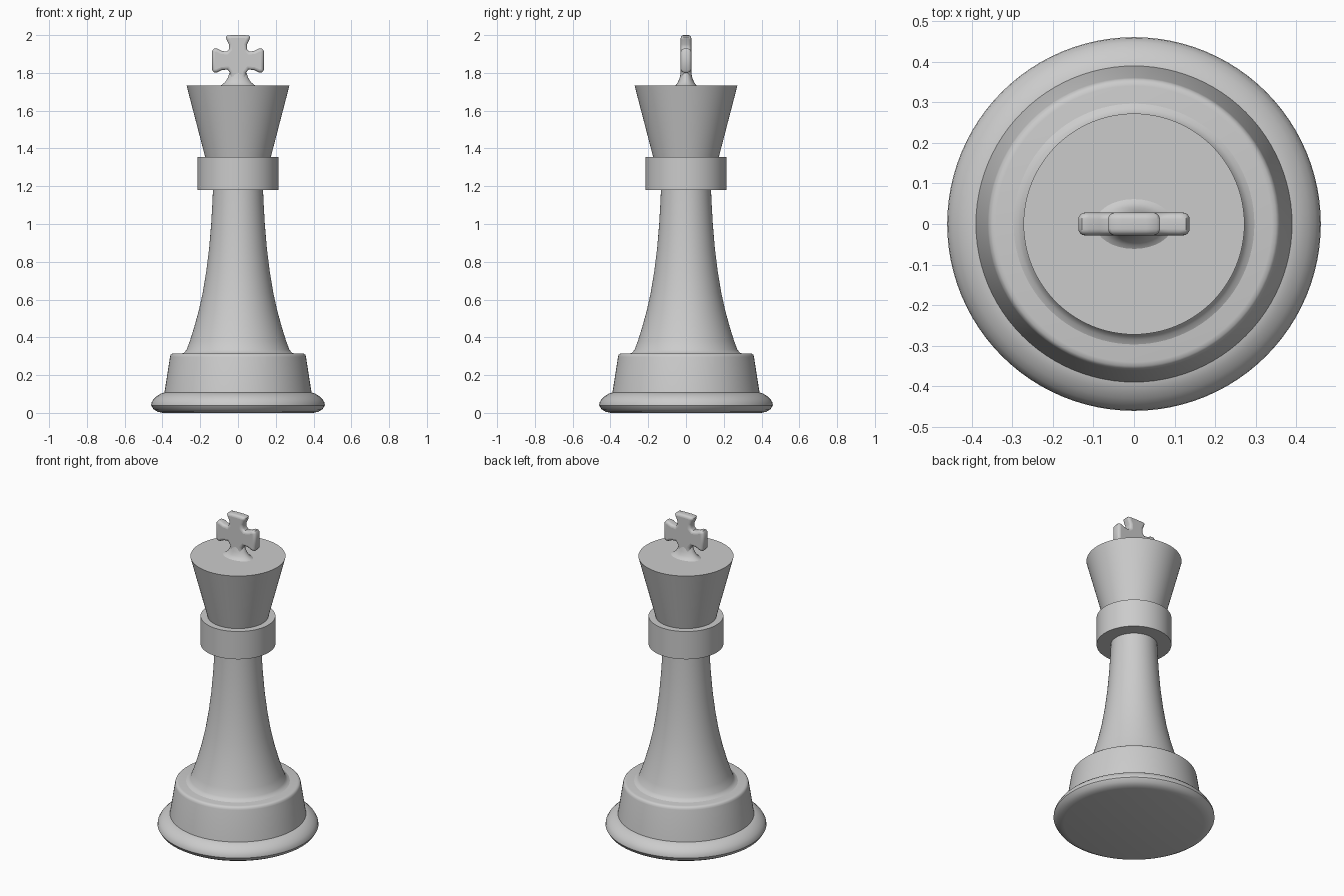
import bpy, bmesh
from math import sin, cos, pi, radians

if "Cube" in bpy.data.objects:
    bpy.data.objects.remove(bpy.data.objects["Cube"])

SEG = 96


def finish(obj, angle=35):
    bpy.ops.object.select_all(action='DESELECT')
    obj.select_set(True)
    bpy.context.view_layer.objects.active = obj
    bpy.ops.object.shade_smooth_by_angle(angle=radians(angle))


def loft(name, rings, seg=SEG):
    """Stack elliptical rings (rx, ry, z) into a closed solid."""
    bm = bmesh.new()
    loops = [[bm.verts.new((rx * cos(2 * pi * i / seg), ry * sin(2 * pi * i / seg), z))
              for i in range(seg)] for rx, ry, z in rings]
    for a, b in zip(loops, loops[1:]):
        for i in range(seg):
            j = (i + 1) % seg
            bm.faces.new((a[i], a[j], b[j], b[i]))
    bm.faces.new(loops[0][::-1])
    bm.faces.new(loops[-1])
    mesh = bpy.data.meshes.new(name)
    bm.to_mesh(mesh)
    bm.free()
    obj = bpy.data.objects.new(name, mesh)
    bpy.context.collection.objects.link(obj)
    finish(obj)
    return obj


def lathe(name, profile):
    return loft(name, [(r, r, z) for r, z in profile])


# Rounded foot
lathe("foot", [(0.40, 0.0), (0.425, 0.006), (0.447, 0.019), (0.46, 0.04), (0.458, 0.054),
               (0.447, 0.073), (0.43, 0.089), (0.41, 0.101), (0.388, 0.109)])
# Tapered plinth with softened top edge
lathe("plinth", [(0.392, 0.09), (0.389, 0.11), (0.36, 0.296), (0.357, 0.307),
                 (0.35, 0.313), (0.34, 0.315)])
# Flared column
lathe("column", [(0.305, 0.312), (0.285, 0.319), (0.272, 0.335), (0.255, 0.38), (0.233, 0.45),
                 (0.208, 0.54), (0.186, 0.64), (0.168, 0.75), (0.153, 0.87), (0.142, 1.0),
                 (0.135, 1.12), (0.132, 1.20)])
# Collar ring
lathe("collar", [(0.214, 1.18), (0.214, 1.355)])
# Flared head
lathe("head", [(0.17, 1.34), (0.272, 1.732)])
# Flared root of the cross
loft("cross_root", [(0.10, 0.065, 1.730), (0.085, 0.052, 1.737), (0.068, 0.042, 1.752),
                    (0.055, 0.034, 1.772), (0.045, 0.028, 1.80)], 32)

# Cross: right half of the outline, mirrored, with rounded edges
half = [(0.052, 1.74), (0.040, 1.775), (0.042, 1.80), (0.056, 1.818), (0.085, 1.815),
        (0.110, 1.803), (0.128, 1.803), (0.137, 1.815), (0.137, 1.916), (0.128, 1.928),
        (0.110, 1.928), (0.085, 1.916), (0.060, 1.913), (0.047, 1.926), (0.048, 1.950),
        (0.060, 1.975), (0.064, 1.990), (0.056, 1.998), (0.030, 2.0)]
outline = half + [(-x, z) for x, z in reversed(half)]
curve = bpy.data.curves.new("cross", 'CURVE')
curve.dimensions = '2D'
curve.fill_mode = 'BOTH'
curve.extrude = 0.012
curve.bevel_depth = 0.016
curve.bevel_resolution = 3
curve.offset = -0.016
spline = curve.splines.new('POLY')
spline.points.add(len(outline) - 1)
for p, (x, z) in zip(spline.points, outline):
    p.co = (x, z, 0, 1)
spline.use_cyclic_u = True
cross = bpy.data.objects.new("cross", curve)
bpy.context.collection.objects.link(cross)
cross.rotation_euler.x = pi / 2
bpy.context.view_layer.objects.active = cross
cross.select_set(True)
bpy.ops.object.select_all(action='DESELECT')
cross.select_set(True)
bpy.ops.object.convert(target='MESH')
finish(bpy.context.view_layer.objects.active, 50)
